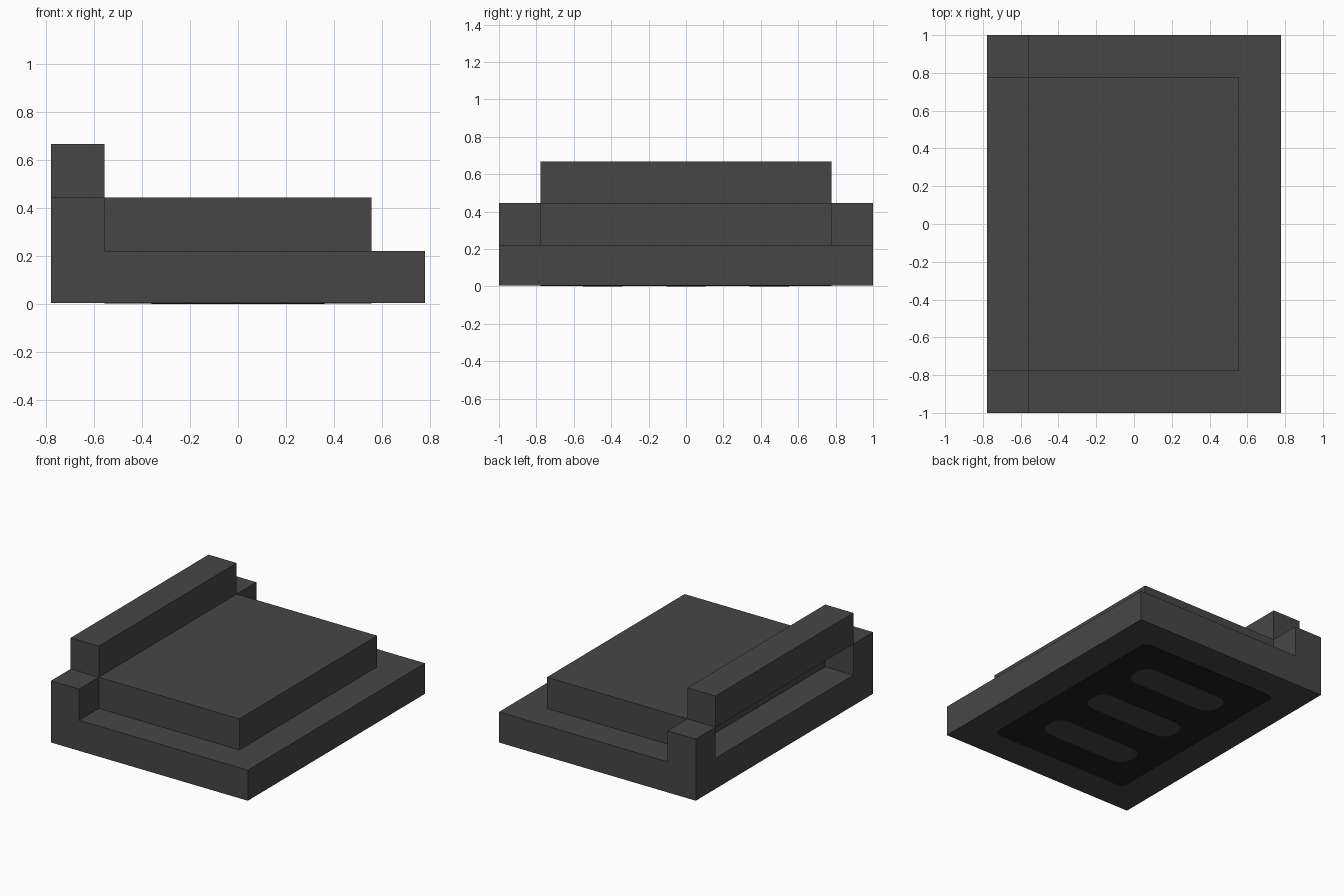
import bpy
import bmesh
import math

if "Cube" in bpy.data.objects:
    bpy.data.objects.remove(bpy.data.objects["Cube"])

U = 2 / 9  # module size: model is 7 x 9 x 3 modules


def material(name, value):
    m = bpy.data.materials.new(name)
    m.diffuse_color = (value, value, value, 1)
    m.use_nodes = True
    m.node_tree.nodes["Principled BSDF"].inputs["Base Color"].default_value = m.diffuse_color
    return m


GREY = material("dark_grey", 0.062)
BLACK = material("near_black", 0.014)


def finish(bm, name, mat):
    bmesh.ops.recalc_face_normals(bm, faces=bm.faces)
    mesh = bpy.data.meshes.new(name)
    bm.to_mesh(mesh)
    bm.free()
    mesh.materials.append(mat)
    obj = bpy.data.objects.new(name, mesh)
    bpy.context.collection.objects.link(obj)
    return obj


def box(name, lo, hi, mat=GREY):
    bm = bmesh.new()
    bmesh.ops.create_cube(bm, size=1)
    for v in bm.verts:
        v.co = [(a + b) / 2 + c * (b - a) for a, b, c in zip(lo, hi, v.co)]
    return finish(bm, name, mat)


def rounded_plate(name, y, hx, hy, r, z0, z1, mat, steps=6):
    """Thin plate with rounded corners centred on (0, y)."""
    bm = bmesh.new()
    verts = []
    for q, (sx, sy) in enumerate(((1, 1), (-1, 1), (-1, -1), (1, -1))):
        for i in range(steps + 1):
            a = math.pi / 2 * (q + i / steps)
            verts.append(bm.verts.new((sx * (hx - r) + r * math.cos(a),
                                       y + sy * (hy - r) + r * math.sin(a), z0)))
    face = bm.faces.new(verts)
    ext = bmesh.ops.extrude_face_region(bm, geom=[face], use_keep_orig=True)
    for v in ext["geom"]:
        if isinstance(v, bmesh.types.BMVert):
            v.co.z = z1
    return finish(bm, name, mat)


X, Y = 3.5 * U, 4.5 * U      # half sizes of the base
xi, yi = 2.5 * U, 3.5 * U    # half sizes of the inset step

# Base slab and raised step
box("base", (-X, -Y, 0.004), (X, Y, U))
box("raised_step", (-xi, -yi, U), (xi, yi, 2 * U))

# Corner posts and the bar bridging them over an open slot
for side, lo, hi in (("front", -Y, -yi), ("back", yi, Y)):
    box(side + "_post", (-X, lo, U), (-xi, hi, 2 * U))
box("bridge_bar", (-X, -yi, 2 * U), (-xi, yi, 3 * U))

# Underside panel with three pads
rounded_plate("underside_panel", 0, xi, yi, 0.04, 0.002, 0.006, BLACK)
for i in (-1, 0, 1):
    rounded_plate(f"underside_pad_{i + 2}", i * 2 * U, 0.36, 0.105, 0.09,
                  0.0, 0.004, GREY)
